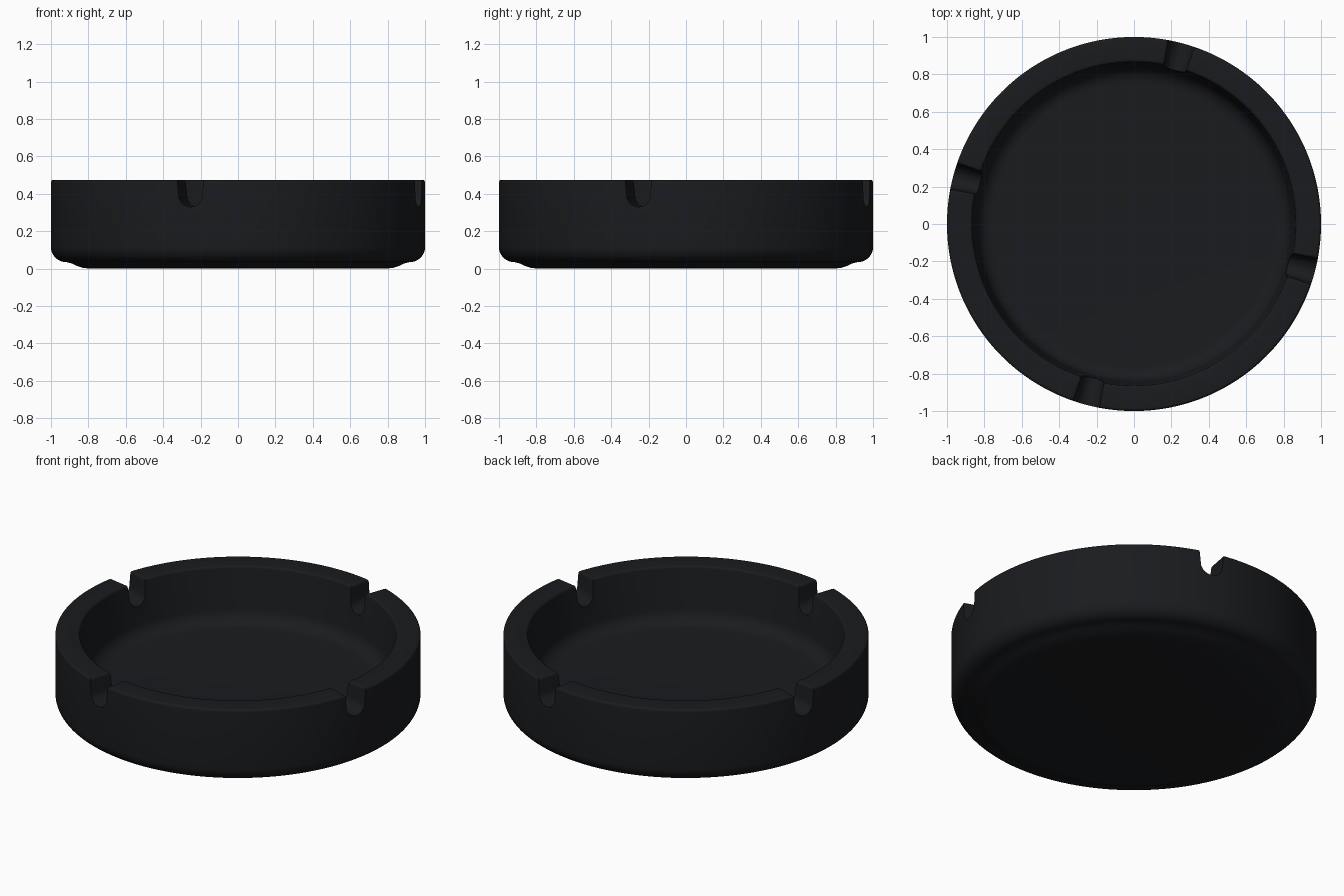
import bpy, bmesh, math
from math import cos, sin, radians, pi

if "Cube" in bpy.data.objects:
    bpy.data.objects.remove(bpy.data.objects["Cube"])

SEG = 192
RIM = 0.475


def arc(cx, cz, r, a0, a1, n=6):
    return [(cx + r * cos(radians(a0 + (a1 - a0) * i / n)),
             cz + r * sin(radians(a0 + (a1 - a0) * i / n))) for i in range(n + 1)]


def make_object(name, bm):
    bmesh.ops.recalc_face_normals(bm, faces=bm.faces)
    me = bpy.data.meshes.new(name)
    bm.to_mesh(me)
    bm.free()
    ob = bpy.data.objects.new(name, me)
    bpy.context.collection.objects.link(ob)
    return ob


# Lathed tray: foot, outer wall, rounded rim, inner wall, dish floor
profile = [(0, 0), (0.79, 0), (0.83, 0.004), (0.865, 0.016), (0.89, 0.028), (0.915, 0.034)]
profile += arc(0.92, 0.115, 0.08, -80, 0, 8)
profile += arc(0.985, RIM - 0.015, 0.015, 0, 90)
profile += arc(0.88, RIM - 0.015, 0.015, 90, 175)
profile += arc(0.755, 0.235, 0.085, -5, -90, 8)
profile += [(0, 0.15)]

bm = bmesh.new()
vs = [bm.verts.new((r, 0, z)) for r, z in profile]
es = [bm.edges.new(p) for p in zip(vs, vs[1:])]
bmesh.ops.spin(bm, geom=vs + es, cent=(0, 0, 0), axis=(0, 0, 1),
               angle=2 * pi, steps=SEG, use_duplicate=False)
bmesh.ops.remove_doubles(bm, verts=bm.verts, dist=1e-5)
tray = make_object("ashtray", bm)

# Cutter: four U-shaped rests that widen outwards, with softened lips
half, lip = 0.068, 0.016
right = arc(0, 0.33 + 0.062, 0.062, -90, -5, 8)
right += arc(half + lip, RIM - lip, lip, 180, 90, 5) + [(half + lip, 0.6)]
section = [(-x, z) for x, z in reversed(right[1:])] + right

bm = bmesh.new()
for k in range(4):
    a = radians(-14.8 + 90 * k)
    rings = []
    for r in (0.7, 1.1):
        s = r / 0.95
        rings.append([bm.verts.new((r * cos(a) - x * s * sin(a),
                                    r * sin(a) + x * s * cos(a), z)) for x, z in section])
    n = len(section)
    for i in range(n):
        j = (i + 1) % n
        bm.faces.new((rings[0][i], rings[0][j], rings[1][j], rings[1][i]))
    bm.faces.new(rings[0])
    bm.faces.new(rings[1])
cutter = make_object("rest_cutter", bm)
cutter.hide_render = True

bpy.context.view_layer.objects.active = tray
tray.select_set(True)
mod = tray.modifiers.new("rests", 'BOOLEAN')
mod.operation = 'DIFFERENCE'
mod.solver = 'EXACT'
mod.object = cutter
bpy.ops.object.modifier_apply(modifier="rests")
bpy.data.objects.remove(cutter)

# Black plastic
mat = bpy.data.materials.new("black")
mat.diffuse_color = (0.01, 0.011, 0.013, 1)
mat.use_nodes = True
mat.node_tree.nodes["Principled BSDF"].inputs["Base Color"].default_value = mat.diffuse_color
tray.data.materials.clear()
tray.data.materials.append(mat)
bpy.ops.object.shade_smooth_by_angle(angle=radians(35))
